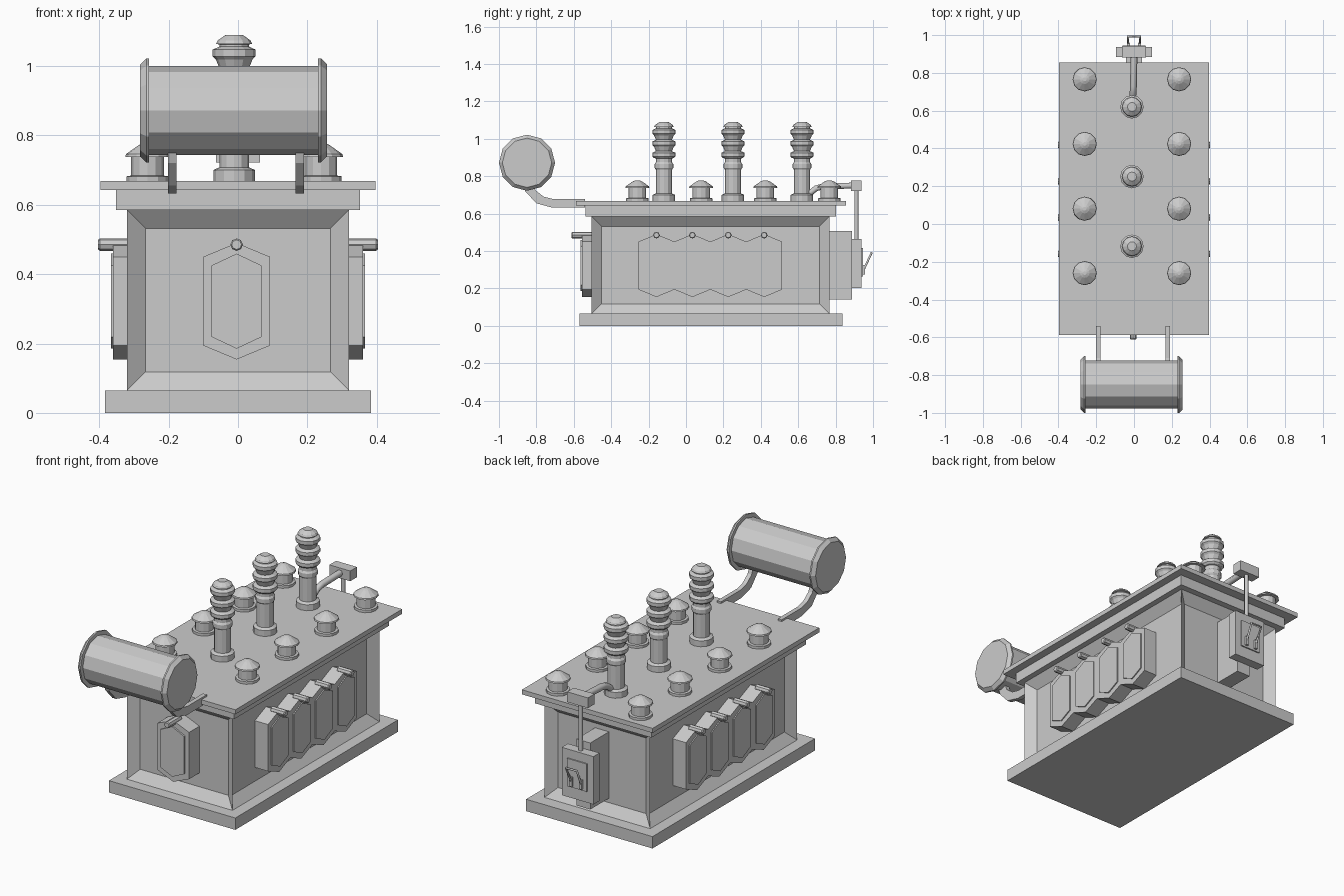
import bpy, bmesh, math
from mathutils import Matrix, Vector

if "Cube" in bpy.data.objects:
    bpy.data.objects.remove(bpy.data.objects["Cube"])


def finish(name, bm):
    bmesh.ops.recalc_face_normals(bm, faces=bm.faces[:])
    me = bpy.data.meshes.new(name)
    bm.to_mesh(me)
    bm.free()
    ob = bpy.data.objects.new(name, me)
    bpy.context.collection.objects.link(ob)
    return ob


def frame(origin, u, v):
    """Local axes u, v and u x v placed at origin."""
    u, v = Vector(u), Vector(v)
    m = Matrix((u, v, u.cross(v))).transposed().to_4x4()
    m.translation = origin
    return m


def box(name, x, y, z, recess=None):
    bm = bmesh.new()
    size = Matrix.Diagonal((x[1] - x[0], y[1] - y[0], z[1] - z[0], 1))
    mid = Vector([(a + b) / 2 for a, b in (x, y, z)])
    bmesh.ops.create_cube(bm, size=1, matrix=Matrix.Translation(mid) @ size)
    if recess:
        sides = [f for f in bm.faces if abs(f.normal.z) < 0.5]
        for f in sides:
            bmesh.ops.inset_individual(bm, faces=[f], thickness=recess[0])
            bmesh.ops.translate(bm, verts=f.verts[:], vec=-recess[1] * f.normal)
    return finish(name, bm)


def prism(name, pts, w0, w1, m):
    bm = bmesh.new()
    lo = [bm.verts.new(m @ Vector((u, v, w0))) for u, v in pts]
    hi = [bm.verts.new(m @ Vector((u, v, w1))) for u, v in pts]
    n = len(pts)
    bm.faces.new(lo)
    bm.faces.new(hi)
    for i in range(n):
        j = (i + 1) % n
        bm.faces.new((lo[i], lo[j], hi[j], hi[i]))
    return finish(name, bm)


def lathe(name, profile, segs, m):
    """Turn (radius, height) points around the local w axis, with flat ends."""
    bm = bmesh.new()
    rings = []
    for r, h in profile:
        rings.append([bm.verts.new(m @ Vector((r * math.cos(2 * math.pi * i / segs),
                                               r * math.sin(2 * math.pi * i / segs), h)))
                      for i in range(segs)])
    for a, b in zip(rings, rings[1:]):
        for i in range(segs):
            j = (i + 1) % segs
            bm.faces.new((a[i], a[j], b[j], b[i]))
    bm.faces.new(rings[0])
    bm.faces.new(rings[-1])
    return finish(name, bm)


def pipe(name, pts, r):
    cu = bpy.data.curves.new(name, 'CURVE')
    cu.dimensions = '3D'
    cu.bevel_depth = r
    cu.bevel_resolution = 1
    cu.use_fill_caps = True
    sp = cu.splines.new('POLY')
    sp.points.add(len(pts) - 1)
    for p, c in zip(sp.points, pts):
        p.co = (*c, 1)
    ob = bpy.data.objects.new(name, cu)
    bpy.context.collection.objects.link(ob)
    return ob


# Tank: plinth, panelled body, rim and lid
box("base_plinth", (-.383, .383), (-.57, .837), (0, .065))
box("tank_body", (-.32, .32), (-.505, .767), (.065, .585), recess=(.075, .04))
box("tank_rim", (-.352, .352), (-.537, .802), (.585, .645))
box("tank_lid", (-.396, .396), (-.588, .855), (.643, .668))


# Radiator: hexagonal fin, raised face and bolt
def hexagon(hw, shoulder, peak):
    return [(hw, -shoulder), (hw, shoulder), (0, peak),
            (-hw, shoulder), (-hw, -shoulder), (0, -peak)]


def radiator(m, fin, face, bolt):
    prism("radiator_fin", hexagon(.096, .128, .168), -.04, fin, m)
    prism("radiator_face", hexagon(.072, .103, .137), fin, face, m)
    bolt_m = m @ Matrix.Translation((0, .163, 0))
    lathe("radiator_bolt", [(.018, 0), (.018, bolt - .005), (.014, bolt)], 8, bolt_m)


for s in (-1, 1):
    for y in (-.158, .034, .226, .418):
        radiator(frame((s * .32, y, .322), (0, s, 0), (0, 0, 1)), .040, .046, .083)
radiator(frame((-.004, -.505, .322), (1, 0, 0), (0, 0, 1)), .050, .059, .107)

# Three ribbed insulators
insulator = [(.06, .66), (.06, .70), (.043, .708), (.043, .835), (.05, .845),
             (.05, .865), (.043, .875), (.043, .895)]
for z in (.897, .958, 1.019):
    insulator += [(.053, z), (.062, z + .009), (.062, z + .028), (.043, z + .037)]
insulator += [(.043, 1.062), (.052, 1.064), (.047, 1.074), (.024, 1.09)]
for y in (-.118, .251, .62):
    lathe("insulator", insulator, 12, frame((-.011, y, 0), (1, 0, 0), (0, 1, 0)))

# Eight mushroom vents in two rows
vent = [(.06, .66), (.06, .682), (.047, .684), (.047, .737), (.064, .738),
        (.062, .746), (.025, .772), (.01, .778)]
for x in (-.261, .239):
    for y in (-.26, .081, .424, .766):
        lathe("vent_cap", vent, 12, frame((x, y, 0), (1, 0, 0), (0, 1, 0)))

# Oil drum lying across the front on two curved arms
drum = [(.132, -.282), (.150, -.264), (.150, -.256), (.128, -.256),
        (.128, .231), (.150, .231), (.150, .239), (.132, .257)]
lathe("oil_drum", drum, 12, frame((0, -.85, .872), (0, 1, 0), (0, 0, 1)))
arm = [(-.875, .765), (-.82, .765), (-.805, .725), (-.76, .69), (-.71, .678), (-.54, .678),
       (-.54, .632), (-.715, .632), (-.80, .655), (-.86, .72)]
for x in (-.19, .178):
    prism("drum_arm", arm, -.012, .012, frame((x, 0, 0), (0, 1, 0), (0, 0, 1)))

# Control box on the back, with door plate and handle
box("control_mount", (-.042, .042), (.72, .888), (.142, .506))
box("control_box", (-.096, .096), (.885, .938), (.203, .465))
box("control_plate", (-.06, .06), (.938, .945), (.265, .417))
for s in (-1, 1):
    box("handle_foot", (s * .03 - .008, s * .03 + .008), (.945, .957), (.275, .325))
pipe("handle", [(-.03, .95, .30), (-.033, .992, .39), (.033, .992, .39), (.03, .95, .30)], .006)

# Cable conduit from the control box to the rear insulator
pipe("conduit_riser", [(0, .911, .46), (0, .911, .73)], .012)
box("junction_box", (-.063, .063), (.881, .939), (.722, .778))
pipe("conduit_bend", [(-.008, .63, .70), (-.007, .67, .715), (-.005, .695, .735),
                      (-.003, .73, .745), (0, .89, .75)], .018)
